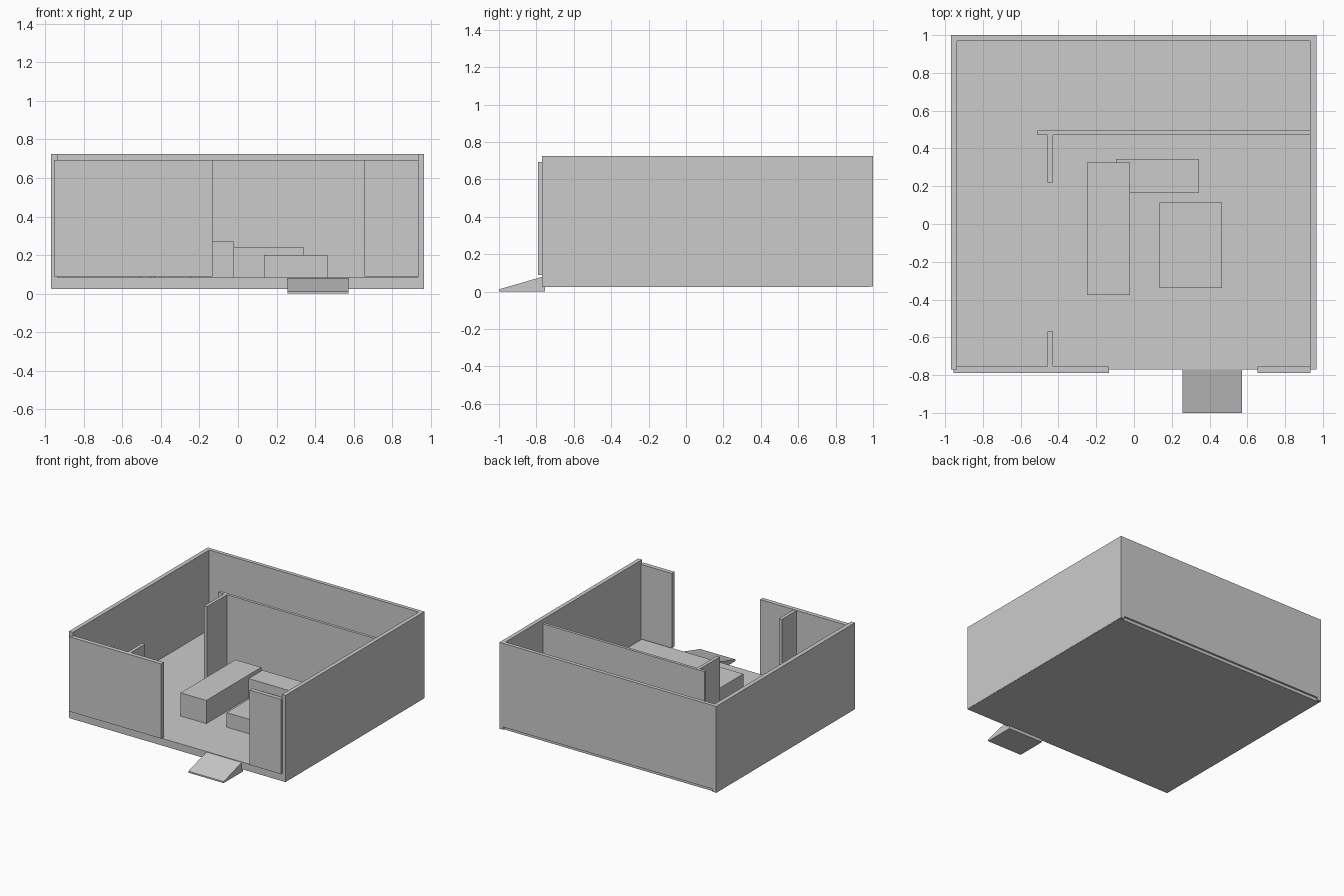
import bpy, bmesh

if "Cube" in bpy.data.objects:
    bpy.data.objects.remove(bpy.data.objects["Cube"])


def prism(name, profile, x0, x1):
    """Extrude a y-z profile along x."""
    bm = bmesh.new()
    face = bm.faces.new([bm.verts.new((x0, y, z)) for y, z in profile])
    out = bmesh.ops.extrude_face_region(bm, geom=[face])
    verts = [g for g in out["geom"] if isinstance(g, bmesh.types.BMVert)]
    bmesh.ops.translate(bm, verts=verts, vec=(x1 - x0, 0, 0))
    bmesh.ops.recalc_face_normals(bm, faces=bm.faces)
    mesh = bpy.data.meshes.new(name)
    bm.to_mesh(mesh)
    bm.free()
    ob = bpy.data.objects.new(name, mesh)
    bpy.context.collection.objects.link(ob)
    return ob


def box(name, x, y, z):
    return prism(name, [(y[0], z[0]), (y[1], z[0]), (y[1], z[1]), (y[0], z[1])], *x)


FLOOR, TOP, INNER_TOP = 0.083, 0.725, 0.693

# Floor slab and outer walls
box("floor", (-0.967, 0.963), (-0.77, 0.985), (0.025, FLOOR))
box("left_wall", (-0.97, -0.936), (-0.77, 1.0), (0.028, TOP))
box("right_wall", (0.932, 0.965), (-0.77, 1.0), (0.028, TOP))
box("back_wall", (-0.97, 0.965), (0.97, 1.0), (0.05, TOP))

# Front panels either side of the entrance
for name, x in (("front_panel_left", (-0.955, -0.132)),
                ("front_panel_right", (0.655, 0.935))):
    box(name, x, (-0.79, -0.755), (0.09, INNER_TOP))

# Interior partitions
box("rear_partition", (-0.51, 0.932), (0.472, 0.495), (FLOOR, 0.69))
for name, y in (("side_partition_front", (-0.755, -0.57)),
                ("side_partition_rear", (0.22, 0.472))):
    box(name, (-0.457, -0.43), y, (FLOOR, 0.69))

# Counter blocks
box("long_counter", (-0.25, -0.02), (-0.375, 0.325), (FLOOR, 0.27))
box("back_counter", (-0.095, 0.343), (0.165, 0.343), (FLOOR, 0.24))
box("low_platform", (0.135, 0.465), (-0.34, 0.115), (FLOOR, 0.2))

# Entrance ramp
prism("entrance_ramp", [(-1.0, 0.0), (-0.755, 0.0), (-0.755, 0.083), (-1.0, 0.012)],
      0.257, 0.572)
